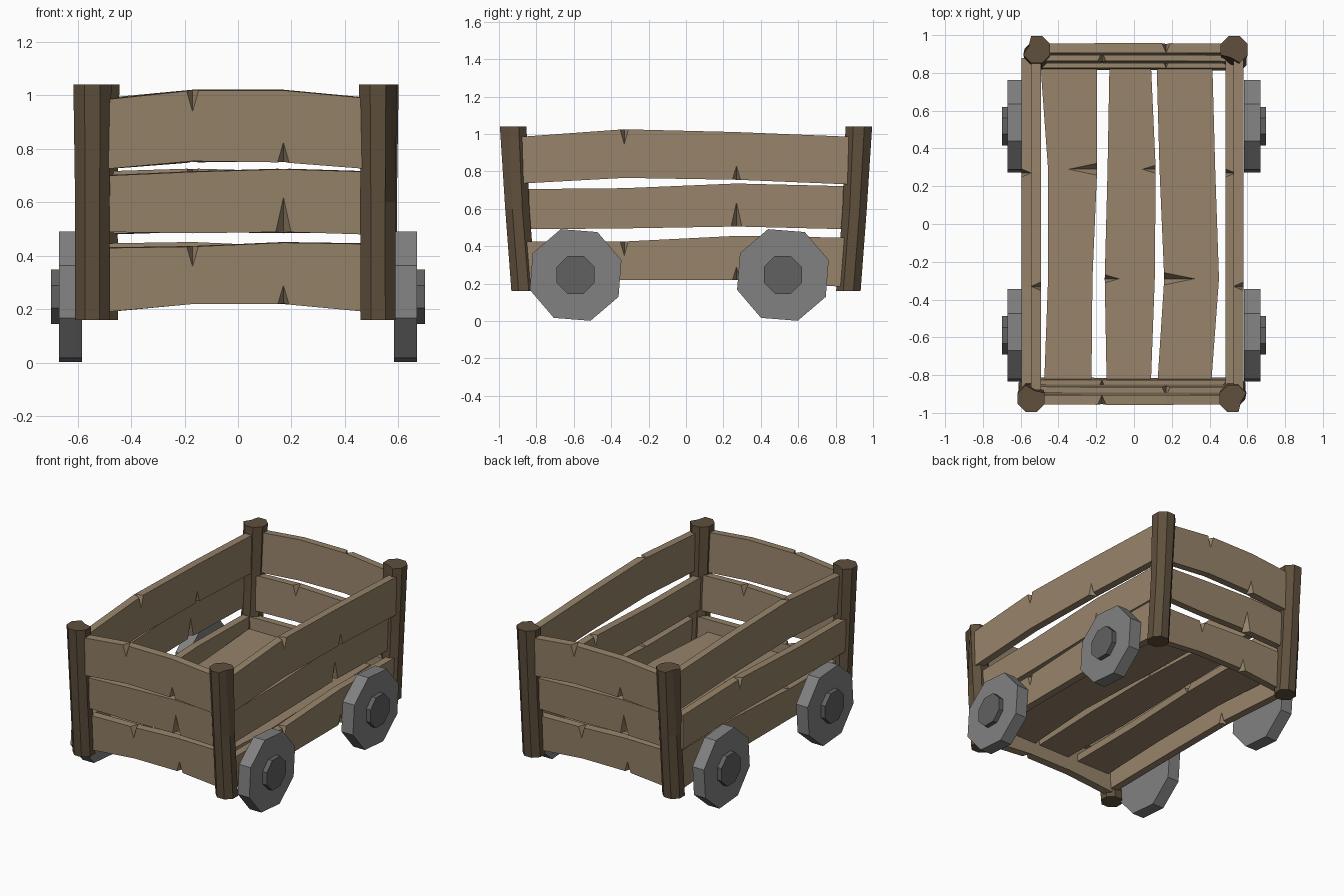
import bpy, bmesh, math
from mathutils import Matrix, Vector

if "Cube" in bpy.data.objects:
    bpy.data.objects.remove(bpy.data.objects["Cube"])


def material(name, rgb):
    m = bpy.data.materials.new(name)
    m.diffuse_color = (*rgb, 1)
    m.use_nodes = True
    m.node_tree.nodes["Principled BSDF"].inputs["Base Color"].default_value = m.diffuse_color
    return m


PLANK = material("plank wood", (0.31, 0.23, 0.145))
POST = material("post wood", (0.115, 0.08, 0.047))
WHEEL = material("wheel grey", (0.22, 0.22, 0.22))
HUB = material("hub grey", (0.12, 0.12, 0.12))


def finish(bm, name, mat, matrix=Matrix()):
    bmesh.ops.recalc_face_normals(bm, faces=bm.faces)
    bm.transform(matrix)
    me = bpy.data.meshes.new(name)
    bm.to_mesh(me)
    bm.free()
    me.materials.append(mat)
    ob = bpy.data.objects.new(name, me)
    bpy.context.collection.objects.link(ob)


def plank(name, us, bottoms, tops, thick, chips, matrix):
    """Board in local XZ, outer face at -Y. chips: (edge, station, face, depth)."""
    n = len(us)
    pts = [("b", i) for i in range(n)] + [("t", i) for i in reversed(range(n))]
    pos = [Vector((us[i], 0, (bottoms if e == "b" else tops)[i])) for e, i in pts]
    cut = {(e, i): (face, depth) for e, i, face, depth in chips}
    bm = bmesh.new()
    loops = {"out": [], "in": []}
    cols = []
    for k, key in enumerate(pts):
        col = {}
        for face, y in (("out", -thick / 2), ("in", thick / 2)):
            off = Vector((0, y, 0))
            p = pos[k]
            if key in cut and cut[key][0] == face:
                d = cut[key][1]
                w = 0.012 + d * 0.13
                a = p + (pos[k - 1] - p).normalized() * w
                b = p + (pos[(k + 1) % len(pos)] - p).normalized() * w
                tip = p + Vector((0, 0, d if key[0] == "b" else -d))
                col[face] = [bm.verts.new(q + off) for q in (a, tip, b)]
            else:
                col[face] = [bm.verts.new(p + off)]
            loops[face] += col[face]
        # wedge-shaped chip between the two faces
        for one, other in (("out", "in"), ("in", "out")):
            c = col[one]
            for j in range(len(c) - 1):
                bm.faces.new((c[j], c[j + 1], col[other][0]))
        cols.append(col)
    for k, col in enumerate(cols):
        nxt = cols[(k + 1) % len(cols)]
        bm.faces.new((col["out"][-1], nxt["out"][0], nxt["in"][0], col["in"][-1]))
    bm.faces.new(loops["out"])
    bm.faces.new(loops["in"])
    finish(bm, name, PLANK, matrix)


# Wall planks: level, end profile, side profile, end distance, right x, left x, chips
END_U = (-0.50, -0.17, 0.17, 0.49)
SIDE_U = (-0.88, -0.33, 0.27, 0.88)
LEVELS = [
    ("top", ((0.725, 0.755, 0.75, 0.725), (0.985, 1.02, 1.02, 0.99)),
     ((0.735, 0.765, 0.755, 0.73), (0.985, 1.025, 1.01, 0.985)), 0.925, 0.553, -0.519,
     [("t", 1, "out", 0.08), ("b", 2, "out", 0.075)]),
    ("middle", ((0.49, 0.485, 0.49, 0.48), (0.70, 0.715, 0.725, 0.715)),
     ((0.49, 0.495, 0.505, 0.49), (0.705, 0.71, 0.735, 0.72)), 0.882, 0.511, -0.569,
     [("b", 2, "out", 0.13), ("t", 2, "in", 0.07)]),
    ("bottom", ((0.19, 0.22, 0.22, 0.19), (0.43, 0.435, 0.45, 0.445)),
     ((0.215, 0.22, 0.22, 0.18), (0.425, 0.425, 0.455, 0.445)), 0.845, 0.553, -0.519,
     [("t", 1, "out", 0.075), ("b", 2, "out", 0.07)]),
]
QUARTER = Matrix.Rotation(math.pi / 2, 4, "Z")
for level, end_prof, side_prof, dist, right_x, left_x, chips in LEVELS:
    # both side walls use the same boards, shifted across
    for wall, x in (("right", right_x), ("left", left_x)):
        plank(f"{wall}_{level}_plank", SIDE_U, *side_prof, 0.051, chips,
              Matrix.Translation((x, 0, 0)) @ QUARTER)
    # end walls lean outwards with the posts
    mid_z = (end_prof[0][1] + end_prof[1][1]) / 2
    place = (Matrix.Translation((0, -dist, mid_z)) @ Matrix.Rotation(0.05, 4, "X")
             @ Matrix.Translation((0, 0, -mid_z)))
    for wall, turn in (("front", Matrix()), ("back", QUARTER @ QUARTER)):
        plank(f"{wall}_{level}_plank", END_U, *end_prof, 0.051, chips, turn @ place)

# Floor planks: left and right edges from front to back
FLOOR = [
    ((-0.475, -0.455, -0.455, -0.495), (-0.225, -0.22, -0.195, -0.195),
     [("b", 2, "out", 0.15)]),
    ((-0.145, -0.155, -0.14, -0.13), (0.09, 0.11, 0.115, 0.09),
     [("b", 2, "out", 0.07), ("t", 1, "out", 0.075)]),
    ((0.125, 0.16, 0.135, 0.12), (0.41, 0.45, 0.43, 0.415),
     [("t", 1, "out", 0.16)]),
]
LAY = Matrix(((0, 0, -1, 0), (1, 0, 0, 0), (0, -1, 0, 0.34), (0, 0, 0, 1)))
for i, (left, right, chips) in enumerate(FLOOR):
    plank(f"floor_plank_{i + 1}", (-0.83, -0.29, 0.29, 0.84),
          [-x for x in right], [-x for x in left], 0.05, chips, LAY)

# Corner posts: bent octagonal logs with a split running down from the top
RINGS = ((0.16, 0.868, 0.071), (0.60, 0.902, 0.070), (1.04, 0.924, 0.077))


def post(name, x, split, matrix):
    bm = bmesh.new()
    rings = []
    for z, y, r in RINGS:
        ring = []
        for j in range(8):
            a = math.radians(22.5 + 45 * j)
            rr = r
            if z > 1 and j == split:
                rr = r * 0.6
            ring.append(bm.verts.new((x + rr * math.cos(a), -y + rr * math.sin(a), z)))
        rings.append(ring)
    for lo, hi in zip(rings, rings[1:]):
        for j in range(8):
            m = (j + 1) % 8
            bm.faces.new((lo[j], lo[m], hi[m], hi[j]))
    bm.faces.new(rings[0])
    bm.faces.new(rings[-1])
    finish(bm, name, POST, matrix)


for end, ang, xs in (("front", 0, (-0.545, 0.524)), ("back", math.pi, (-0.53, 0.515))):
    turn = Matrix.Rotation(ang, 4, "Z")
    post(f"{end}_post_a", xs[0], 1, turn)
    post(f"{end}_post_b", xs[1], 7, turn)


# Wheels and hubs: octagonal discs on both sides
def disc(name, r, spin, x0, x1, y, side, mat):
    bm = bmesh.new()
    rings = []
    for x in (x0, x1):
        rings.append([bm.verts.new((side * x,
                                    y + r * math.cos(math.radians(spin + 45 * j)),
                                    0.246 + r * math.sin(math.radians(spin + 45 * j))))
                      for j in range(8)])
    for j in range(8):
        m = (j + 1) % 8
        bm.faces.new((rings[0][j], rings[0][m], rings[1][m], rings[1][j]))
    for ring in rings:
        bm.faces.new(ring)
    finish(bm, name, mat)


for side, sn in ((-1, "left"), (1, "right")):
    for y, en in ((-0.59, "front"), (0.518, "back")):
        disc(f"{en}_{sn}_wheel", 0.2575, 18, 0.583, 0.669, y, side, WHEEL)
        disc(f"{en}_{sn}_hub", 0.11, 22.5, 0.66, 0.70, y, side, HUB)
